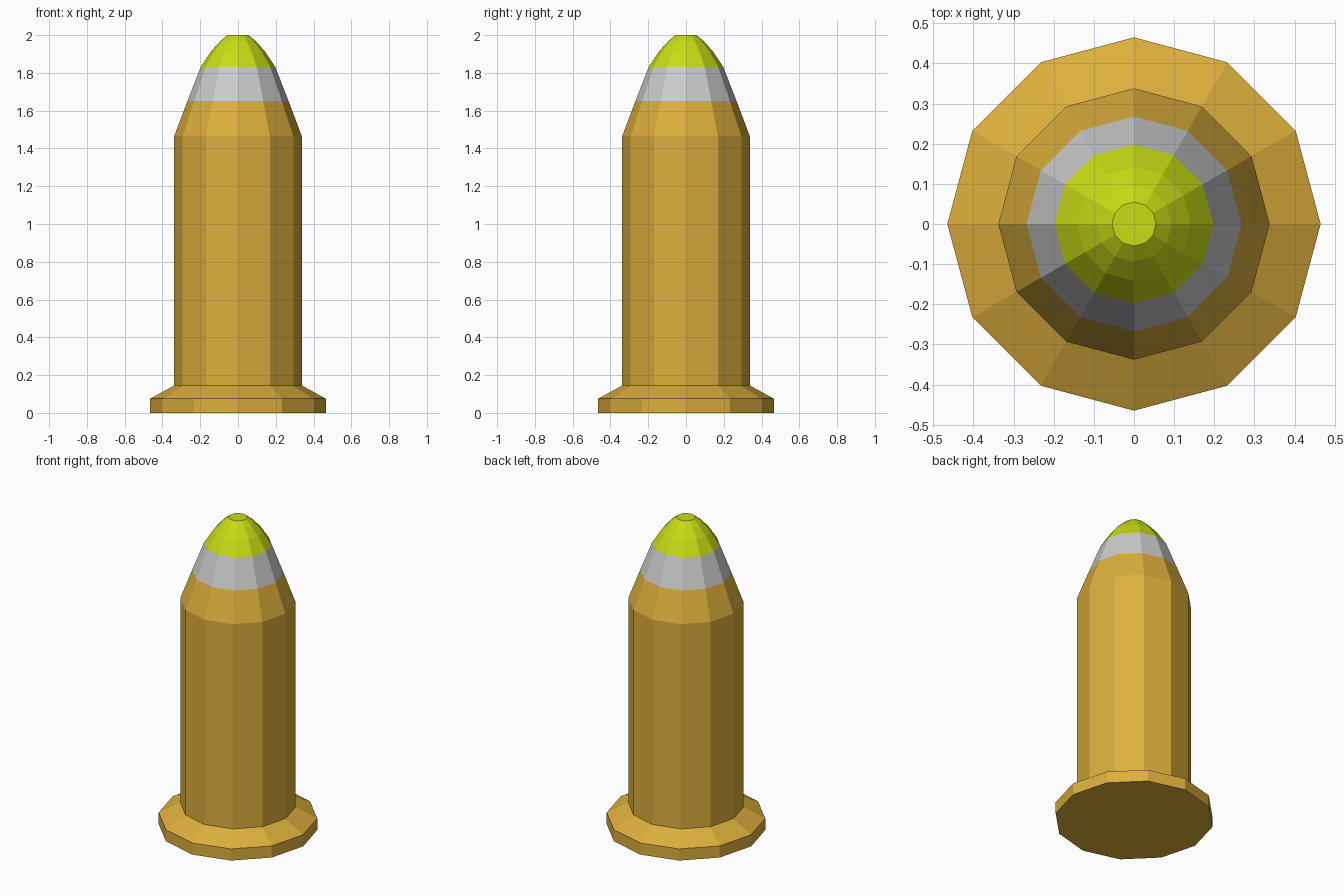
import bpy, bmesh
from math import cos, sin, tau

if "Cube" in bpy.data.objects:
    bpy.data.objects.remove(bpy.data.objects["Cube"])

SIDES = 12


def material(name, color):
    mat = bpy.data.materials.new(name)
    mat.diffuse_color = (*color, 1)
    mat.use_nodes = True
    mat.node_tree.nodes["Principled BSDF"].inputs["Base Color"].default_value = mat.diffuse_color
    return mat


def lathe(name, profile, mat=None, cap_bottom=False, cap_top=False):
    """Revolve (radius, z) points into a flat-faced 12-sided shell."""
    bm = bmesh.new()
    rings = [[bm.verts.new((r * cos(tau * i / SIDES), r * sin(tau * i / SIDES), z))
              for i in range(SIDES)] for r, z in profile]
    for low, high in zip(rings, rings[1:]):
        for i in range(SIDES):
            j = (i + 1) % SIDES
            bm.faces.new((low[i], low[j], high[j], high[i]))
    if cap_bottom:
        bm.faces.new(rings[0][::-1])
    if cap_top:
        bm.faces.new(rings[-1])
    mesh = bpy.data.meshes.new(name)
    bm.to_mesh(mesh)
    bm.free()
    if mat:
        mesh.materials.append(mat)
    obj = bpy.data.objects.new(name, mesh)
    bpy.context.collection.objects.link(obj)
    return obj


brass = material("brass", (0.72, 0.43, 0.045))
lime = material("lime", (0.58, 0.72, 0.007))
silver = material("silver", (0.55, 0.55, 0.55))

# Flanged base, straight body and tapered shoulder
lathe("casing", [(0.465, 0), (0.465, 0.075), (0.338, 0.145),
                 (0.338, 1.465), (0.268, 1.65)], brass, cap_bottom=True)

# Grey ring continuing the taper
lathe("band", [(0.268, 1.65), (0.198, 1.83)], silver)

# Rounded coloured nose with a small flat end
lathe("tip", [(0.198, 1.83), (0.142, 1.915), (0.094, 1.968), (0.055, 2.0)],
      lime, cap_top=True)
